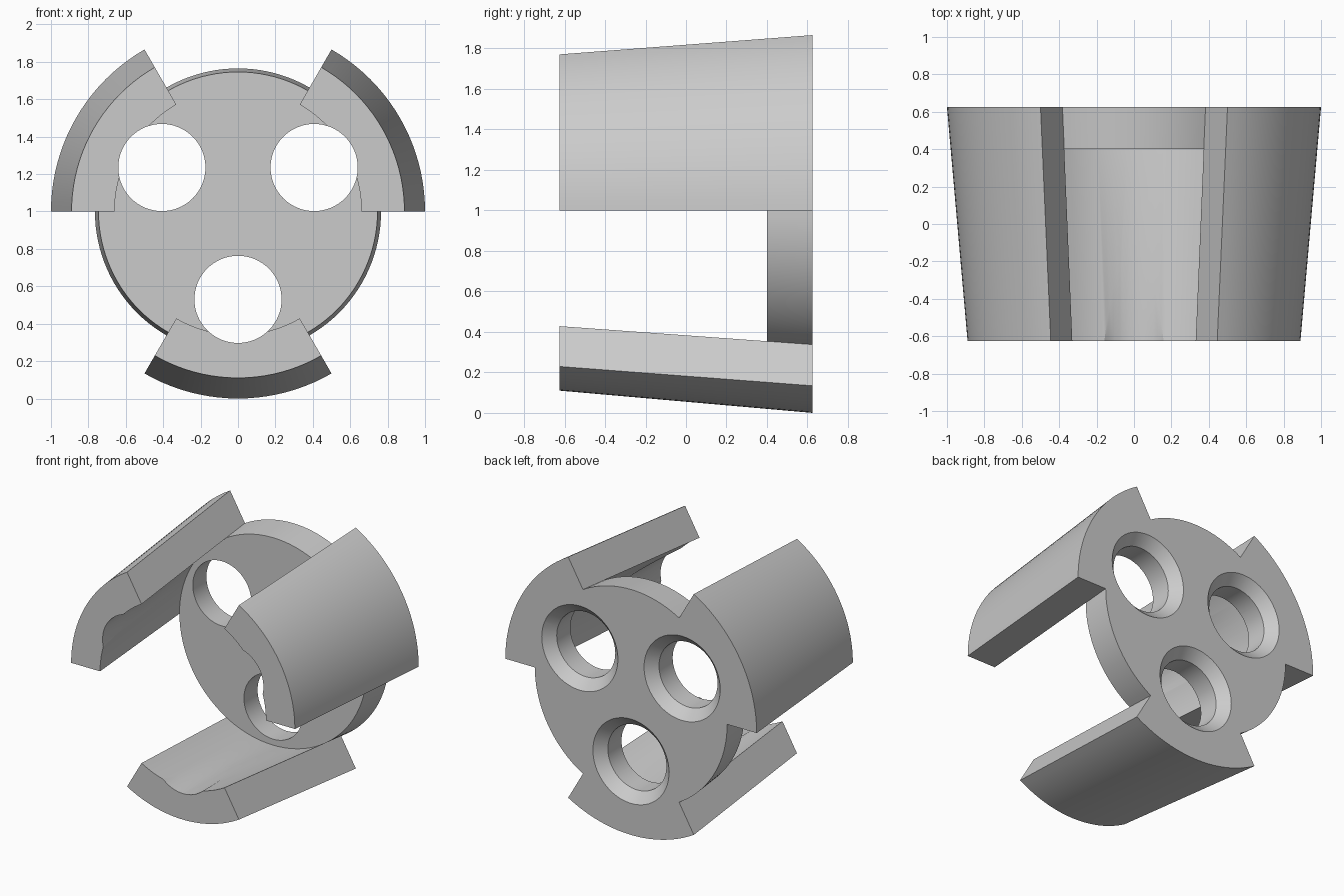
import bpy, bmesh, math

if "Cube" in bpy.data.objects:
    bpy.data.objects.remove(bpy.data.objects["Cube"])

CZ = 1.0                      # height of the main axis
BACK, FACE, FRONT = 0.625, 0.40, -0.625

grey = bpy.data.materials.new("plain grey")
grey.diffuse_color = (0.6, 0.6, 0.6, 1)
grey.use_nodes = True
grey.node_tree.nodes["Principled BSDF"].inputs["Base Color"].default_value = grey.diffuse_color


def finish(name, bm):
    bmesh.ops.recalc_face_normals(bm, faces=bm.faces)
    mesh = bpy.data.meshes.new(name)
    bm.to_mesh(mesh)
    bm.free()
    mesh.materials.append(grey)
    obj = bpy.data.objects.new(name, mesh)
    bpy.context.collection.objects.link(obj)
    return obj


def ring(bm, r, y, n, cx=0.0, cz=CZ):
    return [bm.verts.new((cx + r * math.cos(math.tau * i / n), y,
                          cz + r * math.sin(math.tau * i / n))) for i in range(n)]


def strip(bm, a, b, i):
    j = (i + 1) % len(a)
    bm.faces.new((a[i], a[j], b[j], b[i]))


# Body: tapered disc carrying three tapered jaws, each 60 degrees wide
N = 120
bm = bmesh.new()
rim_back = ring(bm, 0.765, BACK, N)
rim_face = ring(bm, 0.746, FACE, N)
out_back = ring(bm, 1.0, BACK, N)
out_front = ring(bm, 0.89, FRONT, N)
in_front = ring(bm, 0.66, FRONT, N)
bm.faces.new(rim_back)
bm.faces.new(rim_face)
jaw = [(i * 360 / N) % 120 < 60 for i in range(N)]
for i in range(N):
    if jaw[i]:
        loop = [rim_back, out_back, out_front, in_front, rim_face]
        for a, b in zip(loop, loop[1:]):
            strip(bm, a, b, i)
    else:
        strip(bm, rim_back, rim_face, i)
    if jaw[i] != jaw[i - 1]:          # flat radial side of a jaw
        bm.faces.new((rim_back[i], out_back[i], out_front[i], in_front[i], rim_face[i]))
bmesh.ops.delete(bm, geom=[v for v in bm.verts if not v.link_faces], context='VERTS')
body = finish("jaw_body", bm)

# Countersunk holes, which also groove the jaw fronts
for k in range(3):
    a = math.radians(30 + 120 * k)
    cx, cz = 0.47 * math.cos(a), CZ + 0.47 * math.sin(a)
    bm = bmesh.new()
    rings = [ring(bm, r, y, 64, cx, cz) for r, y in
             ((0.233, -0.8), (0.233, 0.555), (0.303, 0.625), (0.373, 0.695))]
    for p, q in zip(rings, rings[1:]):
        for i in range(64):
            strip(bm, p, q, i)
    bm.faces.new(rings[0])
    bm.faces.new(rings[-1])
    cutter = finish("hole_cutter", bm)
    cutter.hide_render = True
    mod = body.modifiers.new("hole", 'BOOLEAN')
    mod.operation, mod.solver, mod.object = 'DIFFERENCE', 'EXACT', cutter

# Bake the holes, drop the cutters, shade smooth with sharp edges
bpy.context.view_layer.update()
result = bpy.data.meshes.new_from_object(
    body.evaluated_get(bpy.context.evaluated_depsgraph_get()))
body.modifiers.clear()
body.data = result
for o in [o for o in bpy.data.objects if o.name.startswith("hole_cutter")]:
    bpy.data.objects.remove(o)
bpy.context.view_layer.objects.active = body
body.select_set(True)
bpy.ops.object.shade_smooth_by_angle(angle=math.radians(25))
